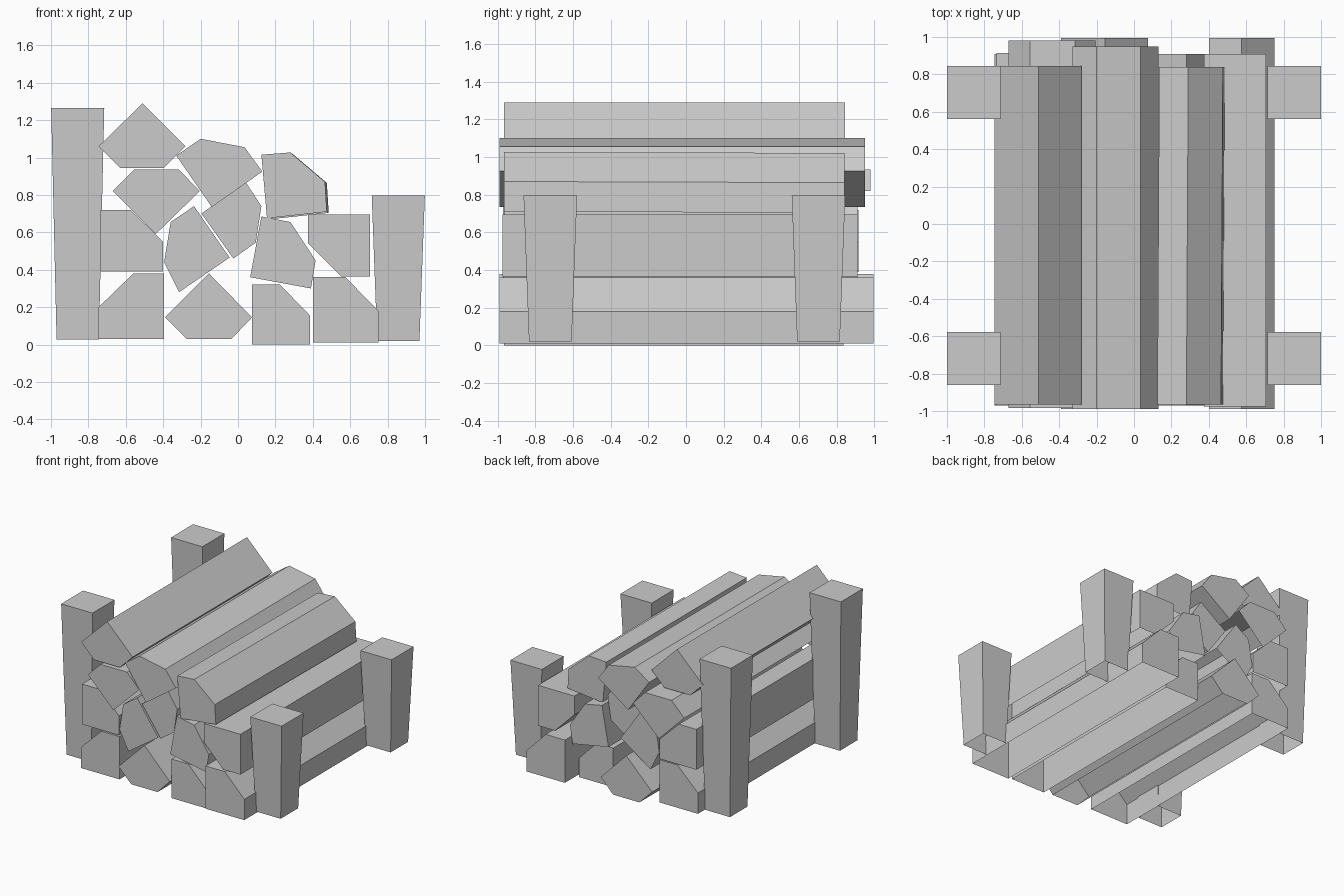
import bpy, bmesh

if "Cube" in bpy.data.objects:
    bpy.data.objects.remove(bpy.data.objects["Cube"])


def make_object(name, build):
    bm = bmesh.new()
    build(bm)
    mesh = bpy.data.meshes.new(name)
    bm.normal_update()
    bm.to_mesh(mesh)
    bm.free()
    bpy.context.collection.objects.link(bpy.data.objects.new(name, mesh))


def loft(bm, ring_a, ring_b, cap_a=True, skip=()):
    """Join two rings and cap them; side faces listed in skip stay open."""
    a = [bm.verts.new(p) for p in ring_a]
    b = [bm.verts.new(p) for p in ring_b]
    n = len(a)
    for i in range(n):
        if i not in skip:
            j = (i + 1) % n
            bm.faces.new((a[i], a[j], b[j], b[i]))
    bm.faces.new(b)
    if cap_a:
        bm.faces.new(a[::-1])


def log(name, y0, y1, profile, skip=(0,), dx=0.0, dz=0.0):
    """Split log: counter-clockwise x/z section run along y, resting side left open."""
    front = [(x, y0, z) for x, z in profile][::-1]
    back = [(x + dx, y1, z + dz) for x, z in profile][::-1]
    n = len(profile)
    open_sides = [(n - 2 - i) % n for i in skip]
    make_object(name, lambda bm: loft(bm, front, back, skip=open_sides))
    # the reversed section runs clockwise in x/z, so turn the faces outward
    bpy.data.objects[name].data.flip_normals() if not outward(name) else None


def outward(name):
    """True when the back end cap looks towards +y."""
    caps = [p for p in bpy.data.objects[name].data.polygons if p.center.y > 0.5]
    return caps[0].normal.y > 0


def post(name, side, yc, z0, z1):
    """Stake that widens upwards and is open underneath."""
    def ring(h, z):
        return [(side * 0.857 + sx * h, yc + sy * h, z)
                for sx, sy in ((-1, -1), (1, -1), (1, 1), (-1, 1))]
    make_object(name, lambda bm: loft(bm, ring(0.113, z0), ring(0.142, z1), cap_a=False))


# Bottom row of logs
log("log_bottom_1", -0.97, 0.91, [(-.745, .03), (-.395, .03), (-.395, .38), (-.56, .38), (-.745, .2)])
log("log_bottom_2", -0.99, 0.995, [(-.275, .03), (-.035, .03), (.075, .145), (-.155, .38), (-.39, .145)])
log("log_bottom_3", -0.965, 0.835, [(.075, 0), (.385, 0), (.385, .155), (.225, .32), (.075, .32)])
log("log_bottom_4", -0.99, 0.995, [(.4, .01), (.75, .01), (.75, .18), (.575, .36), (.4, .36)])

# Second row
log("log_second_1", -0.97, 0.915, [(-.735, .39), (-.4, .39), (-.4, .55), (-.575, .72), (-.735, .72)])
log("log_second_2", -0.97, 0.91, [(-.315, .28), (-.045, .465), (-.235, .74), (-.36, .655), (-.395, .44)])
log("log_second_3", -0.97, 0.91, [(.065, .36), (.39, .3), (.415, .45), (.28, .655), (.125, .685)])
log("log_second_4", -0.975, 0.91, [(.55, .365), (.705, .365), (.705, .695), (.375, .695), (.375, .54)])

# Third row
log("log_third_1", -0.985, 0.98, [(-.67, .82), (-.44, .59), (-.205, .82), (-.315, .935), (-.555, .935)], skip=(0, 1))
log("log_third_2", -0.965, 0.835, [(-.195, .7), (-.025, .46), (.095, .545), (.125, .74), (.04, .87)])

# Top logs
log("log_top_1", -0.965, 0.845, [(-.63, .945), (-.395, .945), (-.28, 1.06), (-.51, 1.29), (-.745, 1.06)])
log("log_top_2", -0.99, 0.95, [(-.33, 1.01), (-.14, .735), (.13, .925), (.035, 1.055), (-.2, 1.1)], skip=())
log("log_top_3", -0.965, 0.84, [(.155, .675), (.475, .71), (.465, .87), (.28, 1.027), (.125, 1.015)],
    dx=0.01, dz=-0.006)

# Corner posts: tall on the left, short on the right
for label, yc in (("front", -0.72), ("back", 0.703)):
    post(label + "_left_post", -1, yc, 0.027, 1.265)
    post(label + "_right_post", 1, yc, 0.02, 0.797)
